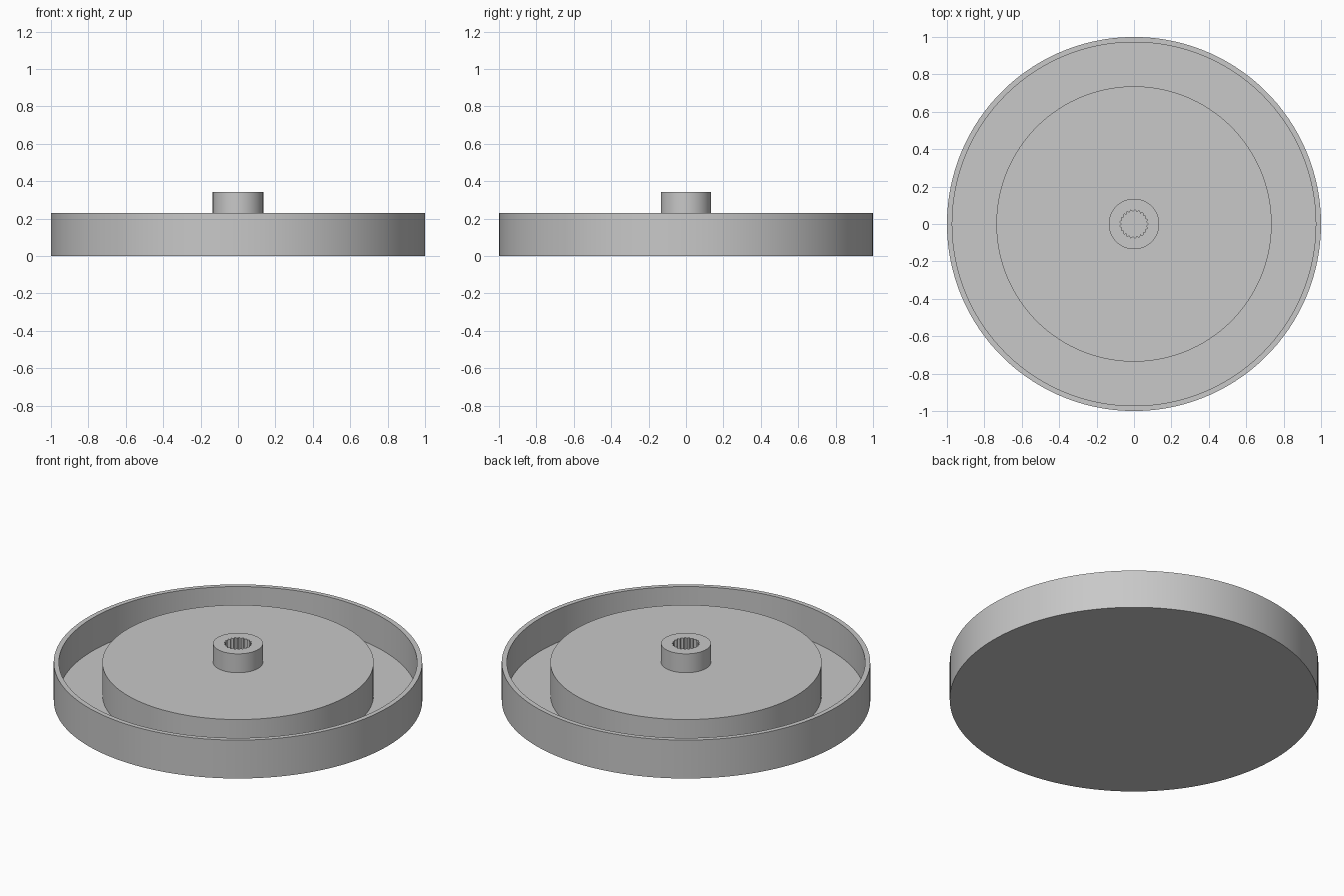
import bpy
import bmesh
from math import sin, cos, pi, radians

cube = bpy.data.objects.get("Cube")
if cube:
    bpy.data.objects.remove(cube, do_unlink=True)

TEETH = 21
SEGMENTS = TEETH * 6

grey = bpy.data.materials.new("light grey plastic")
grey.use_nodes = True
COLOUR = (0.58, 0.58, 0.58, 1)
grey.diffuse_color = COLOUR
grey.node_tree.nodes["Principled BSDF"].inputs["Base Color"].default_value = COLOUR


def plain(radius):
    return lambda angle: radius


def splined(radius, depth):
    return lambda angle: radius + depth * cos(TEETH * angle)


def loft(name, rings, closed=False):
    """Join (radius function, height) rings; cap the ends or close the loop."""
    bm = bmesh.new()
    loops = []
    for radius, z in rings:
        angles = [2 * pi * i / SEGMENTS for i in range(SEGMENTS)]
        loops.append([bm.verts.new((radius(a) * cos(a), radius(a) * sin(a), z))
                      for a in angles])
    pairs = list(zip(loops, loops[1:]))
    if closed:
        pairs.append((loops[-1], loops[0]))
    else:
        bm.faces.new(loops[0])
        bm.faces.new(loops[-1])
    for low, high in pairs:
        for i in range(SEGMENTS):
            j = (i + 1) % SEGMENTS
            bm.faces.new((low[i], low[j], high[j], high[i]))
    bmesh.ops.recalc_face_normals(bm, faces=bm.faces)
    mesh = bpy.data.meshes.new(name)
    bm.to_mesh(mesh)
    bm.free()
    mesh.materials.append(grey)
    mesh.shade_smooth()
    mesh.set_sharp_from_angle(angle=radians(30))
    obj = bpy.data.objects.new(name, mesh)
    bpy.context.collection.objects.link(obj)
    return obj


FLOOR, RIM, HUB_TOP = 0.033, 0.23, 0.343

# Round tray: outer wall, thin rim, ring channel and raised centre disc
loft("tray", [
    (plain(1.0), 0), (plain(1.0), RIM),
    (plain(0.972), RIM), (plain(0.972), FLOOR),
    (plain(0.736), FLOOR), (plain(0.736), RIM),
])

# Hub collar with a toothed socket, sunk slightly into the disc
loft("hub", [
    (plain(0.135), RIM - 0.03), (plain(0.135), HUB_TOP),
    (splined(0.071, 0.005), HUB_TOP), (splined(0.071, 0.005), RIM - 0.03),
], closed=True)
